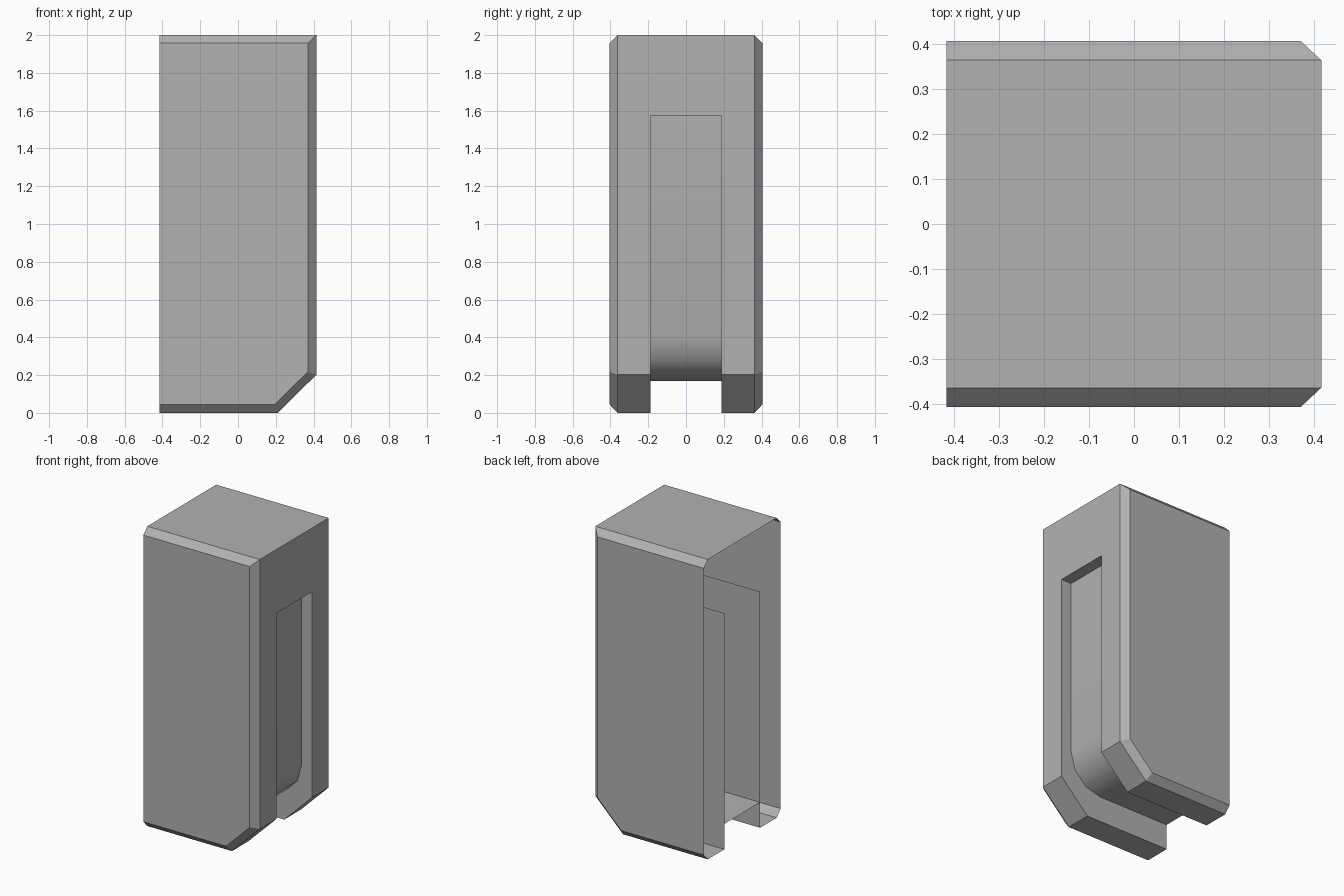
import bpy, bmesh, math
from mathutils import Vector

if "Cube" in bpy.data.objects:
    bpy.data.objects.remove(bpy.data.objects["Cube"])

X, YF, YC, SLOT, TOP = 0.415, 0.405, 0.363, 0.188, 1.575
DEPTH_X, FLOOR, R = 0.338, 0.17, 0.23

# Side profile (x, z) at the chamfer line, and the smaller flat side panel
outer = [(-X, 0), (0.21, 0), (X, 0.202), (X, 2), (-X, 2)]
inner = [(-X, 0.045), (0.195, 0.045), (0.37, 0.218), (0.37, 1.957), (-X, 1.957)]

grey = bpy.data.materials.new("mid_grey")
grey.diffuse_color = (0.445, 0.445, 0.445, 1)
grey.use_nodes = True
grey.node_tree.nodes["Principled BSDF"].inputs["Base Color"].default_value = grey.diffuse_color


def add_face(bm, pts, out, smooth=False):
    """Add a face whose normal agrees with the direction out."""
    f = bm.faces.new([bm.verts.new(p) for p in pts])
    f.normal_update()
    if f.normal.dot(Vector(out)) < 0:
        f.normal_flip()
    f.smooth = smooth


def strip(bm, a, b, y0, y1, out, smooth=False):
    """Quad swept in y between two profile points."""
    add_face(bm, [(a[0], y0, a[1]), (b[0], y0, b[1]),
                  (b[0], y1, b[1]), (a[0], y1, a[1])], out, smooth)


def finish(bm, name):
    bmesh.ops.remove_doubles(bm, verts=bm.verts[:], dist=1e-5)
    me = bpy.data.meshes.new(name)
    bm.to_mesh(me)
    bm.free()
    me.materials.append(grey)
    ob = bpy.data.objects.new(name, me)
    bpy.context.collection.objects.link(ob)
    return ob


# Outer casing, open at the back (-x)
bm = bmesh.new()
outs = [(0, 0, -1), (1, 0, -1), (1, 0, 0), (0, 0, 1)]
split = outer[:3] + [(X, TOP)]
for s in (-1, 1):
    # flat side panel and its chamfers
    add_face(bm, [(x, s * YF, z) for x, z in inner], (0, s, 0))
    for i, o in enumerate(outs):
        a, b, c, d = outer[i], outer[i + 1], inner[i + 1], inner[i]
        add_face(bm, [(a[0], s * YC, a[1]), (b[0], s * YC, b[1]),
                      (c[0], s * YF, c[1]), (d[0], s * YF, d[1])],
                 (o[0], s, o[2]))
    # rims either side of the channel
    for i in range(3):
        strip(bm, split[i], split[i + 1], s * SLOT, s * YC, outs[i])
# upper end panel and top
strip(bm, (X, TOP), (X, 2), -YC, YC, (1, 0, 0))
strip(bm, (X, 2), (-X, 2), -YC, YC, (0, 0, 1))
finish(bm, "casing")

# Channel side walls, reaching the open back
bm = bmesh.new()
for s in (-1, 1):
    add_face(bm, [(x, s * SLOT, z) for x, z in split + [(-X, TOP)]], (0, -s, 0))
finish(bm, "channel_walls")

# Channel bed: floor, curved bend, upright and top cap
bm = bmesh.new()
cx, cz = DEPTH_X - R, FLOOR + R
bend = [(cx + R * math.sin(t), cz - R * math.cos(t))
        for t in (math.radians(30 * i) for i in range(4))]
bed = [(-X, FLOOR)] + bend + [(DEPTH_X, TOP)]
for a, b in zip(bed, bed[1:]):
    strip(bm, a, b, -SLOT, SLOT, (1, 0, -1), True)
strip(bm, (DEPTH_X, TOP), (X, TOP), -SLOT, SLOT, (0, 0, -1))
ob = finish(bm, "channel_bed")
bpy.context.view_layer.objects.active = ob
ob.select_set(True)
bpy.ops.object.shade_smooth_by_angle(angle=math.radians(40))
